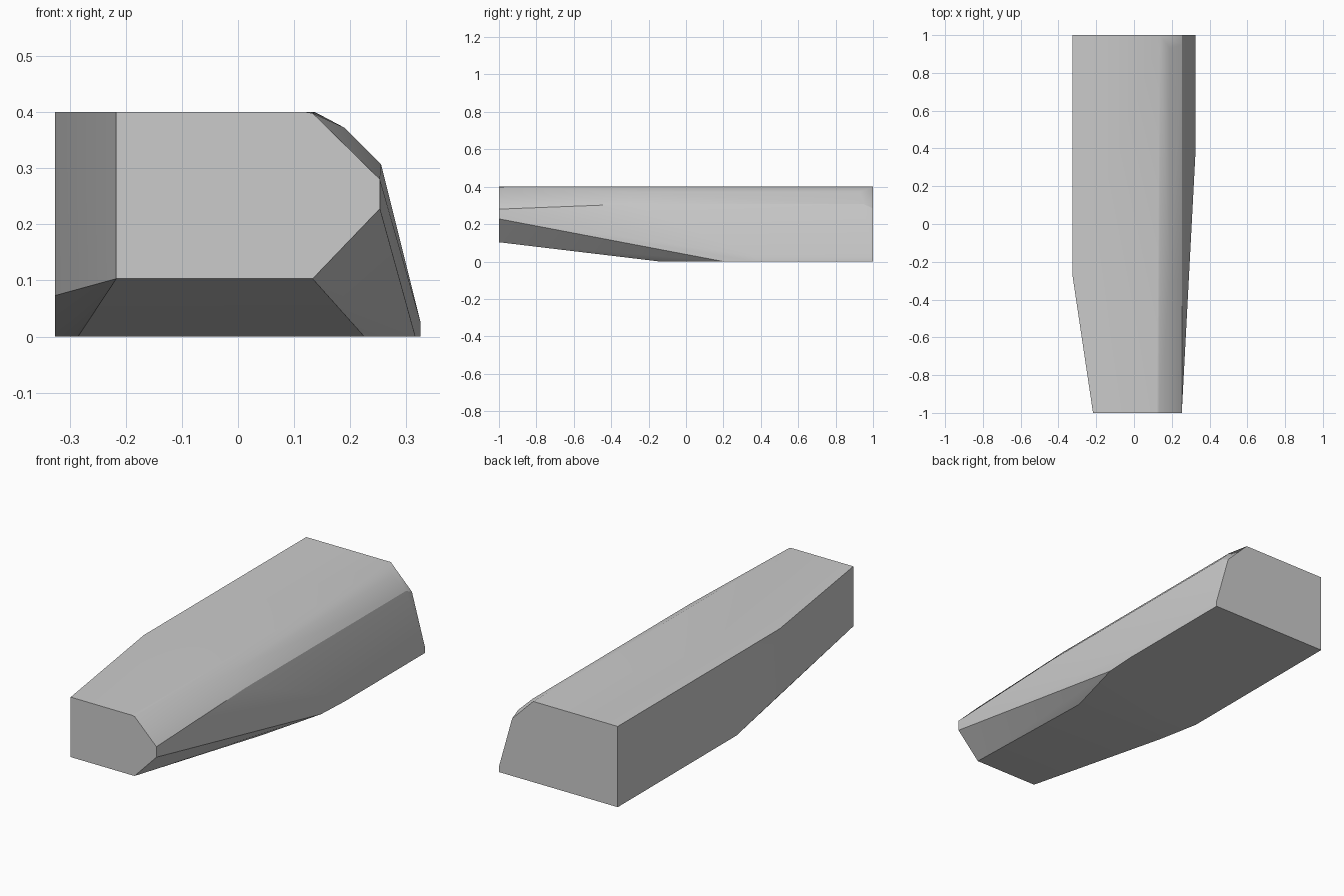
import bpy
import bmesh
from math import radians

# Remove the default cube
default = bpy.data.objects.get("Cube")
if default:
    bpy.data.objects.remove(default, do_unlink=True)


def make_material(name, color):
    material = bpy.data.materials.new(name)
    material.use_nodes = True
    material.diffuse_color = color
    shader = material.node_tree.nodes["Principled BSDF"]
    shader.inputs["Base Color"].default_value = color
    return material


def section(y, *profile):
    """Place an (x, z) outline at the given depth."""
    return [(x, y, z) for x, z in profile]


def convex_part(name, points, material):
    """Wrap a faceted solid around its corner points."""
    bm = bmesh.new()
    for point in points:
        bm.verts.new(point)
    result = bmesh.ops.convex_hull(bm, input=bm.verts[:])
    loose = {v for v in result["geom_interior"] + result["geom_unused"]
             if isinstance(v, bmesh.types.BMVert) and not v.link_faces}
    bmesh.ops.delete(bm, geom=list(loose), context="VERTS")
    bmesh.ops.dissolve_limit(bm, angle_limit=radians(0.3),
                             verts=bm.verts[:], edges=bm.edges[:])
    bmesh.ops.recalc_face_normals(bm, faces=bm.faces[:])
    mesh = bpy.data.meshes.new(name)
    bm.to_mesh(mesh)
    bm.free()
    mesh.materials.append(material)
    part = bpy.data.objects.new(name, mesh)
    bpy.context.collection.objects.link(part)
    bpy.ops.object.select_all(action="DESELECT")
    part.select_set(True)
    bpy.context.view_layer.objects.active = part
    bpy.ops.object.shade_smooth_by_angle(angle=radians(30))
    return part


LEFT, TOP, BOTTOM = -0.326, 0.4, 0.0      # flat side, flat top, flat underside
RIGHT, LIP = 0.325, 0.027                 # widest edge and its low lip
SHOULDER, CHEEK = (0.19, 0.372), (0.255, 0.307)

# Narrow front end
corners = section(-1, (-0.217, TOP), (-0.217, 0.103), (0.133, 0.103),
                  (0.253, 0.228), (0.253, 0.28), (0.133, 0.398), (0.12, TOP))
# Where the front taper meets the full-size body
corners += section(-0.3, SHOULDER, CHEEK)
corners += section(-0.27, (LEFT, TOP), (LEFT, 0.073))
# Start of the rising underside
corners += section(-0.14, (-0.285, BOTTOM), (0.225, BOTTOM))
corners += section(0.07, (LEFT, BOTTOM))
corners += section(0.2, (0.316, BOTTOM))
# Full-width edge on the sloping side
corners += section(0.37, (RIGHT, BOTTOM), (RIGHT, LIP))
# Rounded shoulder ending just before the back
corners += section(0.93, SHOULDER)
corners += section(0.95, CHEEK)
# Back end
corners += section(1, (LEFT, TOP), (LEFT, BOTTOM), (RIGHT, BOTTOM),
                   (RIGHT, LIP), (0.253, 0.284), (0.137, TOP))

grey = make_material("light grey", (0.6, 0.6, 0.6, 1))
convex_part("tapered_block", corners, grey)
